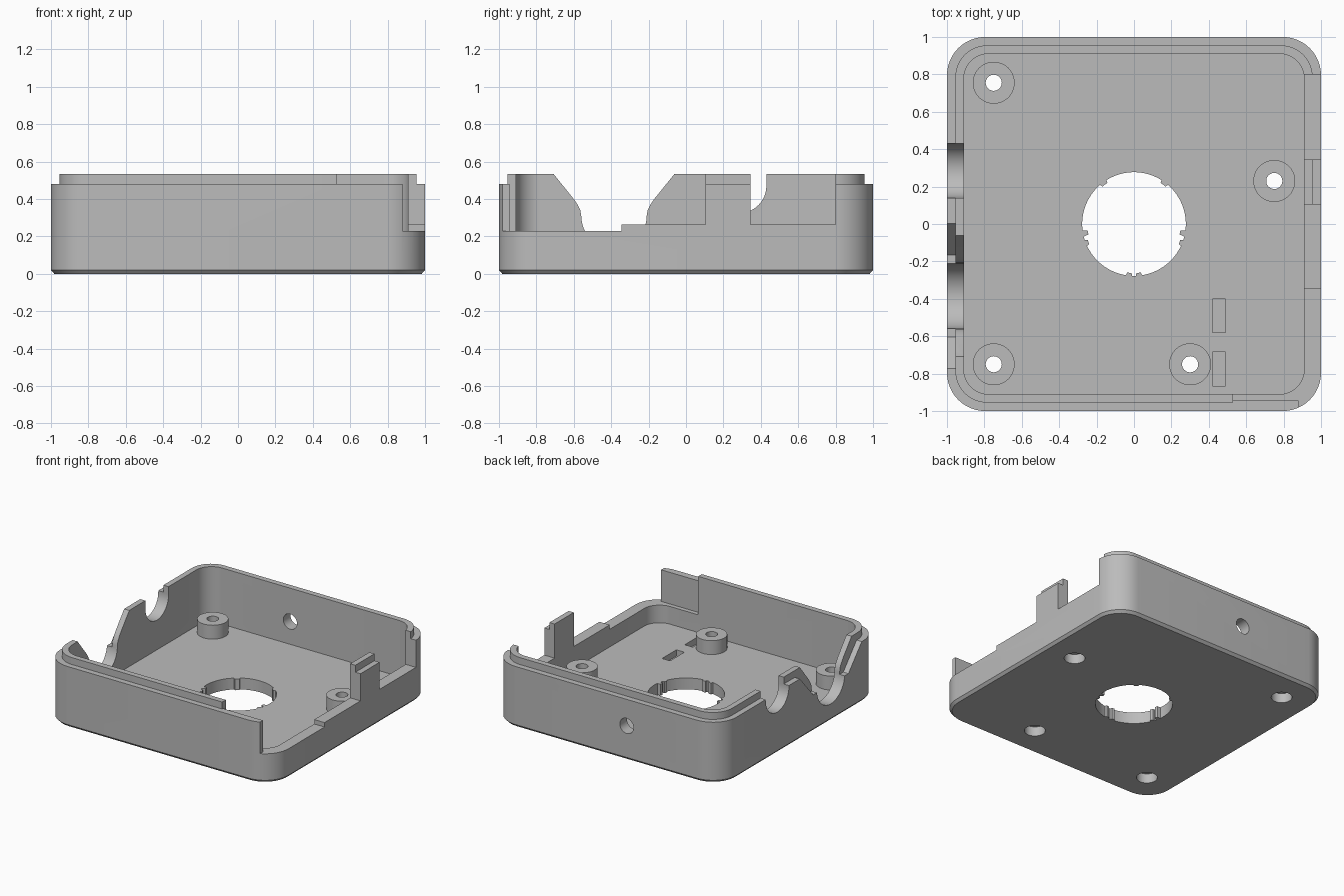
import bpy, bmesh
from math import sin, cos, pi, radians, sqrt

if "Cube" in bpy.data.objects:
    bpy.data.objects.remove(bpy.data.objects["Cube"], do_unlink=True)

grey = bpy.data.materials.new("matte grey")
grey.use_nodes = True
colour = (0.5, 0.5, 0.5, 1)
grey.diffuse_color = colour
grey.node_tree.nodes["Principled BSDF"].inputs["Base Color"].default_value = colour

FLOOR, SHOULDER, TOP = 0.09, 0.48, 0.535
STEP, WALL = 0.045, 0.09


def loft(name, rings, closed=False):
    """Skin equal-length rings of points, capped or joined end to end."""
    bm = bmesh.new()
    loops = [[bm.verts.new(p) for p in ring] for ring in rings]
    pairs = list(zip(loops, loops[1:]))
    if closed:
        pairs.append((loops[-1], loops[0]))
    else:
        bm.faces.new(loops[0])
        bm.faces.new(loops[-1])
    for a, b in pairs:
        for i in range(len(a)):
            j = (i + 1) % len(a)
            bm.faces.new((a[i], a[j], b[j], b[i]))
    bmesh.ops.recalc_face_normals(bm, faces=bm.faces)
    mesh = bpy.data.meshes.new(name)
    bm.to_mesh(mesh)
    bm.free()
    mesh.materials.append(grey)
    obj = bpy.data.objects.new(name, mesh)
    bpy.context.collection.objects.link(obj)
    return obj


def plan(inset, z, n=12):
    """Rounded square outline, inset from the outer wall."""
    half, r = 1 - inset, max(0.205 - inset * 0.8, 0.05)
    ring = []
    for k, (sx, sy) in enumerate([(1, 1), (-1, 1), (-1, -1), (1, -1)]):
        for i in range(n + 1):
            a = (k + i / n) * pi / 2
            ring.append((sx * (half - r) + r * cos(a), sy * (half - r) + r * sin(a), z))
    return ring


def circle(x, y, r, z, n=40):
    return [(x + r * cos(2 * pi * i / n), y + r * sin(2 * pi * i / n), z) for i in range(n)]


def cut(body, cutter):
    cutter.hide_render = True
    mod = body.modifiers.new("cut", 'BOOLEAN')
    mod.operation, mod.solver, mod.object = 'DIFFERENCE', 'EXACT', cutter
    bpy.context.view_layer.objects.active = body
    bpy.ops.object.modifier_apply(modifier=mod.name)
    bpy.data.objects.remove(cutter, do_unlink=True)


def cut_box(body, x0, x1, y0, y1, z0, z1=1):
    base = [(x0, y0), (x1, y0), (x1, y1), (x0, y1)]
    cut(body, loft("box_cutter", [[(x, y, z) for x, y in base] for z in (z0, z1)]))


def cut_side(body, profile, x0, x1):
    """Push a (y, z) profile through a side wall."""
    cut(body, loft("side_cutter", [[(x, y, z) for y, z in profile] for x in (x0, x1)]))


def cut_round(body, x, y, r, z0, z1):
    cut(body, loft("bore_cutter", [circle(x, y, r, z) for z in (z0, z1)]))


# Tray: chamfered base, outer wall, stepped lip, hollow inside
tray = loft("tray", [plan(0.018, 0), plan(0, 0.02), plan(0, SHOULDER),
                     plan(STEP, SHOULDER), plan(STEP, TOP)])
cut(tray, loft("cavity_cutter", [plan(WALL, FLOOR), plan(WALL, 1)]))

# Right wall: low sill with one upright tab, open front corner
cut_box(tray, 0.88, 1.2, -1.2, -0.345, 0.23)
cut_box(tray, 0.85, 1.2, -0.4, 0.105, 0.265)
cut_box(tray, 0.85, 1.2, 0.345, 0.8, 0.265)
cut_box(tray, 0.53, 1.2, -0.945, -0.5, 0.23)
cut_box(tray, 0.53, 1.2, -1.2, -0.5, SHOULDER)

# Left wall: flared round opening with a rebated outer edge
mid, r, zc = -0.385, 0.175, 0.31
half = [(0.33, 0.55), (0.32, 0.53), (0.215, 0.4), (0.195, 0.37), (0.18, 0.34)]
arc = [(mid + r * cos(a), zc + r * sin(a)) for a in (-pi * i / 24 for i in range(25))]
cut_side(tray, [(mid + w, z) for w, z in half] + arc
         + [(mid - w, z) for w, z in reversed(half)], -1.2, -0.85)
rebate = [(0.44, 0.54), (0.22, 0.29)]
cut_side(tray, [(mid + w, z) for w, z in rebate]
         + [(mid - w, z) for w, z in reversed(rebate)], -1.2, -1 + STEP)

# Left wall: cable notch
notch = [(0.285 + 0.145 * cos(a), 0.47 + 0.145 * sin(a)) for a in (-pi * i / 20 for i in range(21))]
cut_side(tray, [(0.43, 0.7)] + notch + [(0.14, 0.7)], -1.2, -0.85)

# Back wall: small round hole
cut(tray, loft("back_hole_cutter", [[(x - 0.18, y, z + 0.27) for x, z, _ in circle(0, 0, 0.06, 0)]
                                    for y in (0.8, 1.2)]))

# Floor: central opening with small locking keys
keys = [(50, 57, 0.262), (123, 130, 0.262), (188, 193, 0.25), (199, 204, 0.262),
        (336, 341, 0.262), (347, 352, 0.25), (262, 267, 0.262), (273, 278, 0.262)]
opening = []
for d in range(360):
    rad = next((k[2] for k in keys if k[0] <= d <= k[1]), 0.277)
    opening.append((rad * cos(radians(d)), rad * sin(radians(d))))
cut(tray, loft("opening_cutter", [[(x, y, z) for x, y in opening] for z in (-0.1, 0.2)]))

# Floor: two shallow rectangular pockets
for y in (-0.58, -0.865):
    cut_box(tray, 0.42, 0.49, y, y + 0.18, 0.04, 0.3)

# Screw standoffs with counterbored holes from below
parts = [tray]
for i, (x, y) in enumerate([(-0.75, 0.755), (-0.75, -0.75), (0.3, -0.75), (0.75, 0.23)]):
    cut_round(tray, x, y, 0.043, -0.1, 0.3)
    cut_round(tray, x, y, 0.075, -0.1, 0.075)
    parts.append(loft(f"standoff_{i + 1}", [circle(x, y, rr, z) for rr, z in
                      [(0.112, 0.082), (0.112, 0.2), (0.043, 0.2), (0.043, 0.082)]], closed=True))

# Smooth the curved walls and keep edges crisp
bpy.ops.object.select_all(action='DESELECT')
for obj in parts:
    obj.select_set(True)
bpy.context.view_layer.objects.active = tray
bpy.ops.object.shade_smooth_by_angle(angle=radians(25))
